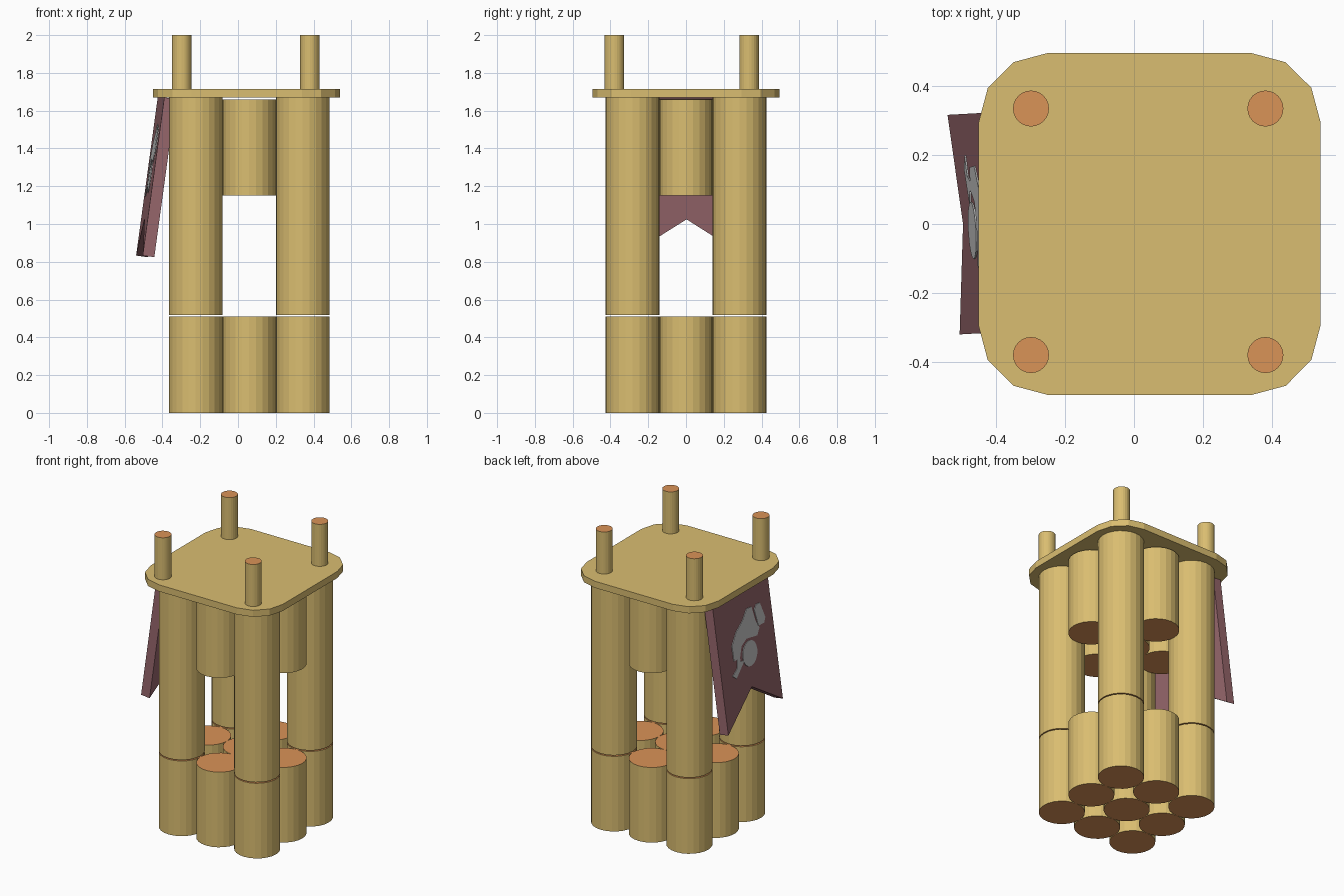
import bpy, bmesh, math
from mathutils import Vector

if "Cube" in bpy.data.objects:
    bpy.data.objects.remove(bpy.data.objects["Cube"])


def material(name, rgb):
    m = bpy.data.materials.new(name)
    m.diffuse_color = (*[(c / 255) ** 2.2 for c in rgb], 1)
    m.use_nodes = True
    m.node_tree.nodes["Principled BSDF"].inputs["Base Color"].default_value = m.diffuse_color
    return m


BARK = material("tan_wood", (217, 188, 112))
CUT = material("orange_cut_wood", (217, 146, 88))
CLOTH = material("maroon_cloth", (150, 103, 108))
GREY = material("grey_paint", (200, 200, 200))


def finish(bm, name, *mats):
    bmesh.ops.recalc_face_normals(bm, faces=bm.faces)
    me = bpy.data.meshes.new(name)
    bm.to_mesh(me)
    bm.free()
    for m in mats:
        me.materials.append(m)
    ob = bpy.data.objects.new(name, me)
    bpy.context.collection.objects.link(ob)
    return ob


def prism(name, points, offset, mat):
    """Flat outline pushed along an offset vector."""
    bm = bmesh.new()
    face = bm.faces.new([bm.verts.new(p) for p in points])
    ext = bmesh.ops.extrude_face_region(bm, geom=[face], use_keep_orig=True)
    bmesh.ops.translate(bm, vec=offset,
                        verts=[g for g in ext["geom"] if isinstance(g, bmesh.types.BMVert)])
    return finish(bm, name, mat)


def log(name, x, y, z0, z1, r, sides=24):
    """Upright log with cut-wood ends."""
    bm = bmesh.new()
    bmesh.ops.create_cone(bm, cap_ends=True, segments=sides, radius1=r, radius2=r, depth=z1 - z0)
    bmesh.ops.translate(bm, vec=(x, y, (z0 + z1) / 2), verts=bm.verts)
    for f in bm.faces:
        f.material_index = int(len(f.verts) > 4)
    return finish(bm, name, BARK, CUT)


# 3 x 3 bundle of logs: full base, tall corners, short hanging logs between
CX, STEP, R = 0.059, 0.283, 0.142
for i in (-1, 0, 1):
    for j in (-1, 0, 1):
        x, y = CX + i * STEP, j * STEP
        log("base_log", x, y, 0, 0.51, R)
        if i and j:
            log("corner_log", x, y, 0.517, 1.67, R)
        else:
            log("upper_log", x, y, 1.15, 1.66, R)

# platform with rounded corners
quarter = [(0.495, 0.293), (0.468, 0.394), (0.393, 0.468), (0.292, 0.495)]
outline = []
for k in range(4):
    c, s = round(math.cos(k * math.pi / 2)), round(math.sin(k * math.pi / 2))
    outline += [(0.045 + c * px - s * py, s * px + c * py, 1.67) for px, py in quarter]
prism("platform", outline, (0, 0, 0.045), BARK)

# four posts on the platform
for x in (-0.298, 0.38):
    for y in (-0.379, 0.334):
        log("top_post", x, y, 1.715, 2.0, 0.052)

# tilted swallowtail banner, in its own frame: across, down, inward
across = Vector((0.055, -0.998, 0)).normalized()
down = Vector((-0.137, 0, -1))
down = (down - across * down.dot(across)).normalized()
inward = across.cross(down)
corner = Vector((-0.425, 0.322, 1.67))


def on_banner(s, t, lift=0):
    return corner + across * s + down * t - inward * lift


W = 0.636
prism("banner", [on_banner(*p) for p in
                 [(0, 0), (W, 0), (W, 0.845), (W / 2, 0.643), (0, 0.845)]],
      inward * 0.062, CLOTH)

# painted abstract shapes on the banner
shapes = {
    "patch_bar": [(0.44, 0.18), (0.47, 0.155), (0.51, 0.16), (0.55, 0.27), (0.53, 0.3), (0.465, 0.296)],
    "patch_body": [(0.36, 0.142), (0.415, 0.15), (0.438, 0.25), (0.473, 0.31), (0.44, 0.35),
                   (0.32, 0.325), (0.255, 0.35), (0.222, 0.42), (0.155, 0.413), (0.152, 0.312),
                   (0.216, 0.242), (0.298, 0.2)],
    "patch_tail": [(0.20, 0.40), (0.222, 0.40), (0.225, 0.44), (0.27, 0.45), (0.235, 0.475),
                   (0.16, 0.53), (0.12, 0.50), (0.18, 0.47)],
    "patch_disc": [(0.338 + 0.083 * math.cos(a * math.pi / 8), 0.429 + 0.083 * math.sin(a * math.pi / 8))
                   for a in range(16)],
}
for name, pts in shapes.items():
    prism(name, [on_banner(s, t, 0.004) for s, t in pts], inward * 0.006, GREY)
